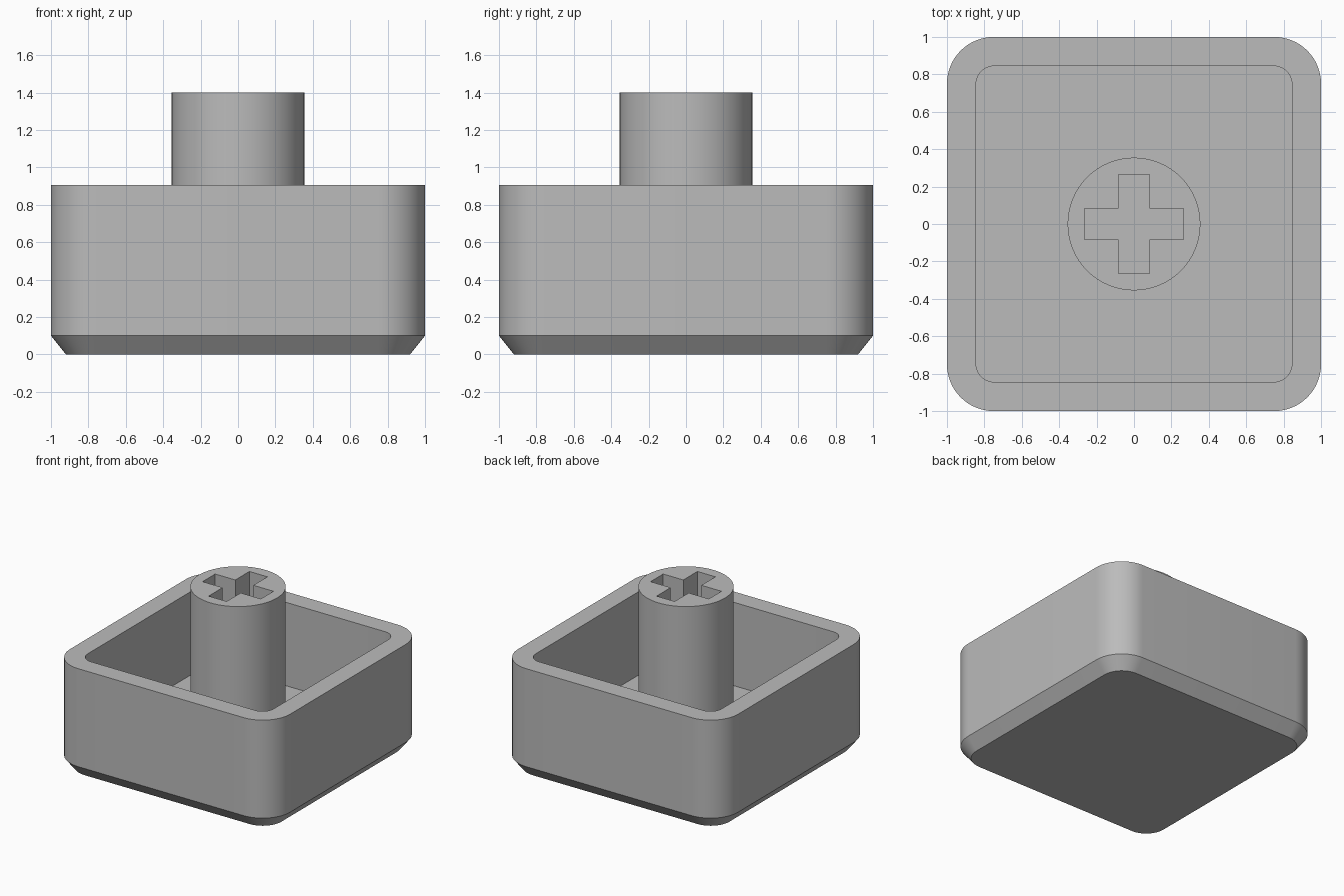
import bpy, bmesh, math

if "Cube" in bpy.data.objects:
    bpy.data.objects.remove(bpy.data.objects["Cube"])

grey = bpy.data.materials.new("plain_grey")
grey.diffuse_color = (0.5, 0.5, 0.5, 1)
grey.use_nodes = True
grey.node_tree.nodes["Principled BSDF"].inputs["Base Color"].default_value = grey.diffuse_color


def rounded_square(half, radius, seg=16):
    pts = []
    for corner in range(4):
        mid = math.pi / 4 + corner * math.pi / 2
        cx = math.copysign(half - radius, math.cos(mid))
        cy = math.copysign(half - radius, math.sin(mid))
        for i in range(seg + 1):
            a = corner * math.pi / 2 + i * math.pi / 2 / seg
            pts.append((cx + radius * math.cos(a), cy + radius * math.sin(a)))
    return pts


def ring(bm, pts, z):
    return [bm.verts.new((x, y, z)) for x, y in pts]


def bridge(bm, a, b):
    n = len(a)
    for i in range(n):
        bm.faces.new((a[i], a[(i + 1) % n], b[(i + 1) % n], b[i]))


def finish(bm, name):
    bmesh.ops.recalc_face_normals(bm, faces=bm.faces[:])
    mesh = bpy.data.meshes.new(name)
    bm.to_mesh(mesh)
    bm.free()
    obj = bpy.data.objects.new(name, mesh)
    bpy.context.collection.objects.link(obj)
    mesh.materials.append(grey)
    bpy.ops.object.select_all(action='DESELECT')
    obj.select_set(True)
    bpy.context.view_layer.objects.active = obj
    bpy.ops.object.shade_smooth_by_angle(angle=math.radians(25))
    return obj


# Hollow shell: chamfered base, outer wall, rim, inner wall and floor
bm = bmesh.new()
rings = [ring(bm, rounded_square(half, radius), z) for half, radius, z in (
    (0.92, 0.17, 0.0), (1.0, 0.25, 0.1), (1.0, 0.25, 0.905),
    (0.845, 0.1, 0.905), (0.845, 0.1, 0.22))]
for a, b in zip(rings, rings[1:]):
    bridge(bm, a, b)
bm.faces.new(rings[0])
bm.faces.new(rings[-1])
finish(bm, "cap_shell")

# Round stem with a cross-shaped socket
bm = bmesh.new()
R, ARM, W, TOP, SOCKET = 0.355, 0.265, 0.082, 1.4, 0.9
circle = [(R * math.cos(i * math.tau / 64), R * math.sin(i * math.tau / 64)) for i in range(64)]
cross = []
for k in range(4):
    c, s = round(math.cos(k * math.pi / 2)), round(math.sin(k * math.pi / 2))
    cross += [(x * c - y * s, x * s + y * c) for x, y in ((ARM, -W), (ARM, W), (W, W))]
base, top = ring(bm, circle, 0.2), ring(bm, circle, TOP)
mouth, pit = ring(bm, cross, TOP), ring(bm, cross, SOCKET)
bridge(bm, base, top)
bridge(bm, mouth, pit)
bm.faces.new(base)
bm.faces.new(pit)
edges = [bm.edges.get((l[i], l[i - 1])) for l in (top, mouth) for i in range(len(l))]
bmesh.ops.triangle_fill(bm, edges=edges, use_beauty=True)
finish(bm, "stem")
